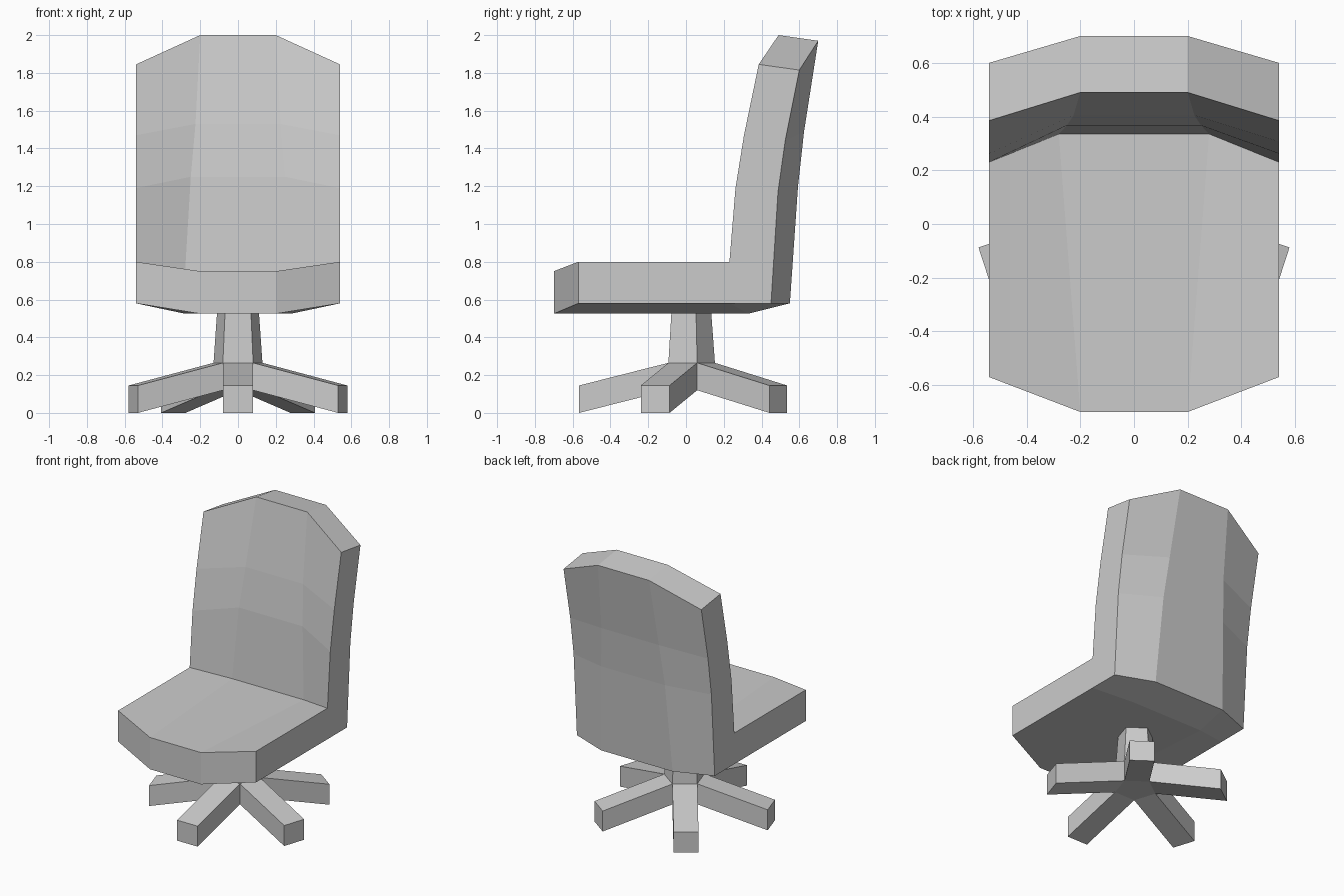
import bpy, bmesh
from math import sin, cos, tan, radians

if "Cube" in bpy.data.objects:
    bpy.data.objects.remove(bpy.data.objects["Cube"])


def make_object(name, bm):
    bmesh.ops.recalc_face_normals(bm, faces=bm.faces)
    mesh = bpy.data.meshes.new(name)
    bm.to_mesh(mesh)
    bm.free()
    obj = bpy.data.objects.new(name, mesh)
    bpy.context.collection.objects.link(obj)
    return obj


# Seat and backrest: L-shaped side profiles (y, z), front/top side then rear/underside
W = 0.54
outer = [(W, -.57, .80), (W, .23, .80), (W, .262, 1.19), (W, .307, 1.47), (W, .385, 1.845),
         (W, .60, 1.815), (W, .525, 1.44), (W, .487, 1.17), (W, .45, .58), (W, .23, .58), (W, -.57, .58)]
inner = [(.20, -.70, .75), (.28, .335, .75), (.25, .367, 1.25), (.225, .405, 1.53), (.20, .49, 2.0),
         (.20, .70, 1.97), (.225, .625, 1.49), (.25, .593, 1.20), (.28, .55, .58), (.28, .33, .525), (.20, -.70, .525)]


def mirrored(profile):
    return [(-x, y, z) for x, y, z in profile]


bm = bmesh.new()
columns = [[bm.verts.new(p) for p in prof]
           for prof in (mirrored(outer), mirrored(inner), inner, outer)]
n = len(outer)
for a, b in zip(columns, columns[1:]):
    for i in range(n):
        j = (i + 1) % n
        bm.faces.new((a[i], a[j], b[j], b[i]))
# flat side caps
for col in (columns[0], columns[-1]):
    for ids in ((0, 1, 9, 10), (1, 7, 8, 9), (1, 2, 7), (2, 3, 6, 7), (3, 4, 5, 6)):
        bm.faces.new([col[i] for i in ids])
make_object("seat_and_back", bm)

# Swivel base: pentagonal hub with five sloping legs
CY, HALF, REACH = 0.017, 0.08, 0.583
R = HALF / sin(radians(36))


def polar(bm, r, deg, z, side=0.0):
    a = radians(deg)
    return bm.verts.new((r * cos(a) - side * sin(a), CY + r * sin(a) + side * cos(a), z))


bm = bmesh.new()
low = [polar(bm, R, -126 + 72 * k, .12) for k in range(5)]
high = [polar(bm, R, -126 + 72 * k, .265) for k in range(5)]
bm.faces.new(low)
bm.faces.new(high)
for k in range(5):
    ang, j = -90 + 72 * k, (k + 1) % 5
    root = [low[k], low[j], high[j], high[k]]
    tip = [polar(bm, REACH, ang, z, s) for s, z in
           ((-HALF, 0), (HALF, 0), (HALF, .145), (-HALF, .145))]
    for i in range(4):
        m = (i + 1) % 4
        bm.faces.new((root[i], root[m], tip[m], tip[i]))
    bm.faces.new(tip)
make_object("five_leg_base", bm)

# Tapered pentagonal column under the seat
bm = bmesh.new()
bottom = [polar(bm, R, -126 + 72 * k, .265) for k in range(5)]
top = [polar(bm, .117, -126 + 72 * k, .526) for k in range(5)]
for k in range(5):
    j = (k + 1) % 5
    bm.faces.new((bottom[k], bottom[j], top[j], top[k]))
bm.faces.new(top)
bm.faces.new(bottom)
make_object("column", bm)
